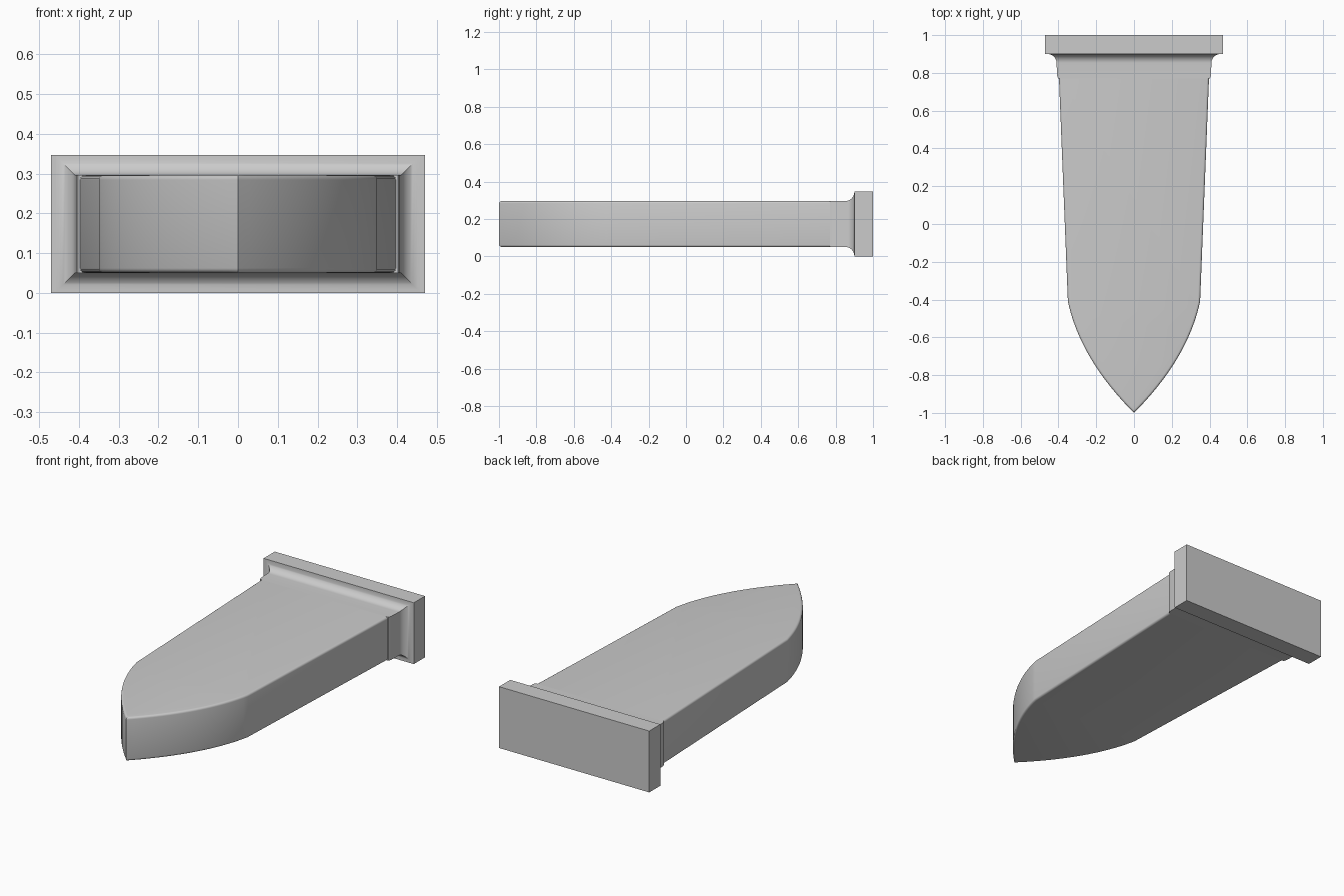
import bpy, bmesh, math

if "Cube" in bpy.data.objects:
    bpy.data.objects.remove(bpy.data.objects["Cube"])

ZC = 0.1735          # mid height of the whole model
HALF_H = 0.123       # half thickness of blade and neck


def finish(bm, name):
    bmesh.ops.recalc_face_normals(bm, faces=bm.faces)
    mesh = bpy.data.meshes.new(name)
    bm.to_mesh(mesh)
    bm.free()
    obj = bpy.data.objects.new(name, mesh)
    bpy.context.collection.objects.link(obj)
    bpy.ops.object.select_all(action='DESELECT')
    obj.select_set(True)
    bpy.context.view_layer.objects.active = obj
    bpy.ops.object.shade_smooth_by_angle(angle=math.radians(35))
    return obj


def rect_loft(name, sections):
    """Loft rectangles given as (y, half width, half height)."""
    bm = bmesh.new()
    rings = [[bm.verts.new((sx * w, y, ZC + sz * h))
              for sx, sz in ((-1, -1), (1, -1), (1, 1), (-1, 1))]
             for y, w, h in sections]
    for a, b in zip(rings, rings[1:]):
        for i in range(4):
            j = (i + 1) % 4
            bm.faces.new((a[i], a[j], b[j], b[i]))
    bm.faces.new(rings[0])
    bm.faces.new(rings[-1])
    return finish(bm, name)


# End plate
rect_loft("end_plate", [(0.9, 0.47, ZC), (1.0, 0.47, ZC)])

# Neck with a concave fillet flaring into the plate
R = 0.048
sections = [(0.77, 0.402, HALF_H), (0.785, 0.407, HALF_H)]
for i in range(13):
    a = math.radians(90 * i / 12)
    flare = R * (1 - math.cos(a))
    sections.append((0.9 - R + R * math.sin(a), 0.41 + flare, HALF_H + flare))
rect_loft("neck", sections)

# Blade outline: tapered sides, curved point, mirrored across x
P0, P1, P2 = (0.35, -0.41), (0.285, -0.715), (0.0, -1.0)
N = 20
right = [(0.397, 0.77)]
for i in range(N + 1):
    t = i / N
    right.append(tuple((1 - t) ** 2 * a + 2 * t * (1 - t) * b + t * t * c
                       for a, b, c in zip(P0, P1, P2)))
outline = right + [(-x, y) for x, y in reversed(right[:-1])]

# Blade body, softly rounded along its upper and lower rims
bm = bmesh.new()
base = bm.faces.new([bm.verts.new((x, y, ZC - HALF_H)) for x, y in outline])
top = bmesh.ops.extrude_face_region(bm, geom=[base], use_keep_orig=True)
bmesh.ops.translate(bm, vec=(0, 0, 2 * HALF_H),
                    verts=[v for v in top["geom"] if isinstance(v, bmesh.types.BMVert)])
bmesh.ops.recalc_face_normals(bm, faces=bm.faces)
rims = [e for e in bm.edges
        if abs(e.verts[0].co.z - e.verts[1].co.z) < 1e-5
        and not all(v.co.y > 0.76 for v in e.verts)]
bmesh.ops.bevel(bm, geom=rims, offset=0.012, offset_type='OFFSET', segments=4,
                profile=0.5, affect='EDGES', clamp_overlap=True)
finish(bm, "blade")
